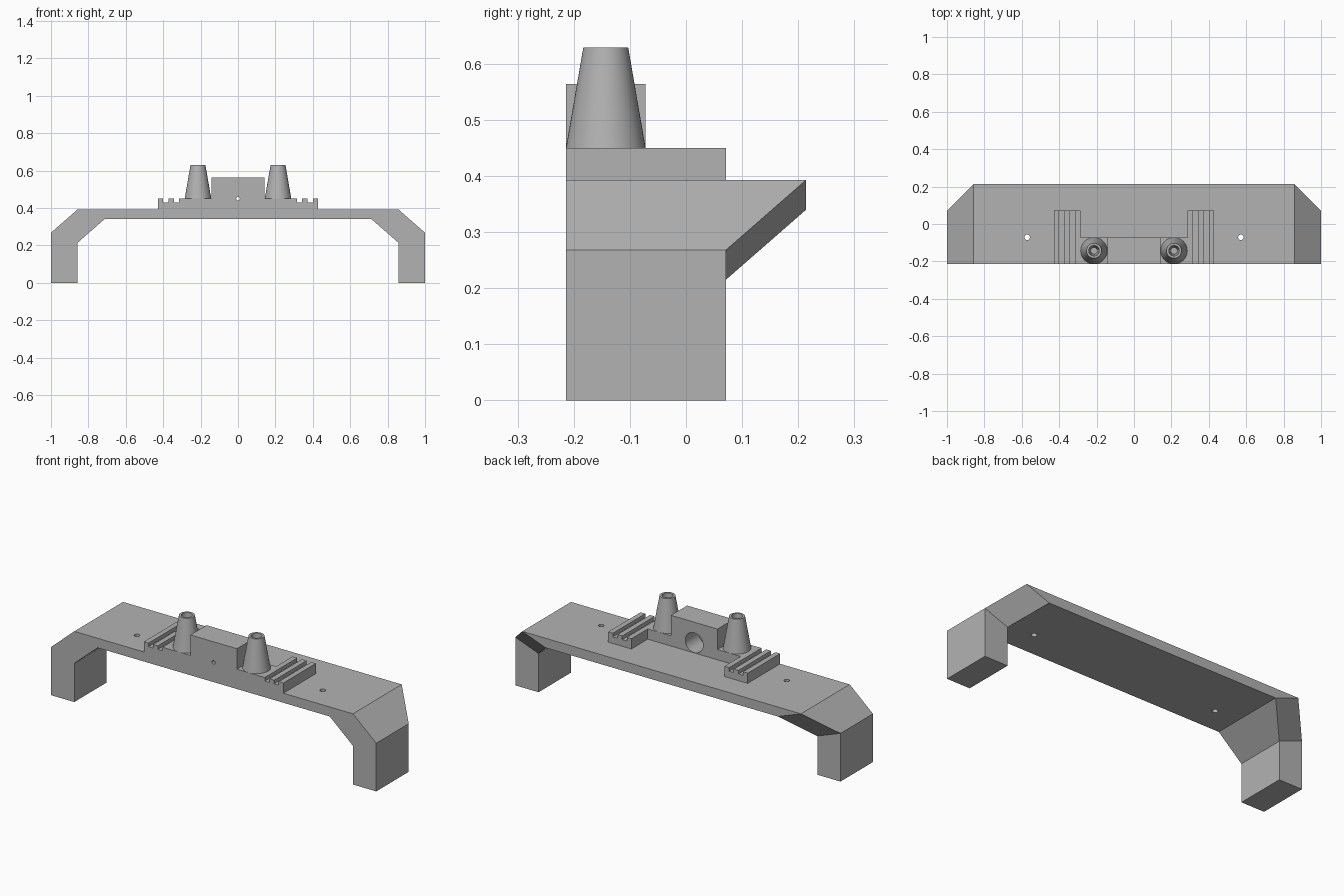
import bpy, bmesh, math
from mathutils import Matrix, Vector

cube = bpy.data.objects.get("Cube")
if cube:
    bpy.data.objects.remove(cube, do_unlink=True)

grey = bpy.data.materials.new("plain grey")
grey.use_nodes = True
COLOR = (0.45, 0.45, 0.45, 1)
grey.diffuse_color = COLOR
grey.node_tree.nodes["Principled BSDF"].inputs["Base Color"].default_value = COLOR

FRONT, BACK = -0.214, 0.214
LEG_BACK, RAIL_BACK = 0.071, -0.072
DECK, SHELF = 0.393, 0.45


def finish(name, bm):
    bmesh.ops.recalc_face_normals(bm, faces=bm.faces)
    mesh = bpy.data.meshes.new(name)
    bm.to_mesh(mesh)
    bm.free()
    obj = bpy.data.objects.new(name, mesh)
    mesh.materials.append(grey)
    bpy.context.collection.objects.link(obj)
    return obj


def loft(name, sections):
    """Skin a row of matching closed sections and cap both ends."""
    bm = bmesh.new()
    rings = [[bm.verts.new(p) for p in s] for s in sections]
    n = len(rings[0])
    for a, b in zip(rings, rings[1:]):
        for i in range(n):
            j = (i + 1) % n
            bm.faces.new((a[i], a[j], b[j], b[i]))
    bm.faces.new(rings[0])
    bm.faces.new(rings[-1])
    return finish(name, bm)


def extrude_y(name, profile, y0, y1):
    return loft(name, [[(x, y, z) for x, z in profile] for y in (y0, y1)])


def drill(target, center, radius, depth, axis):
    """Cut a round hole along the given axis."""
    bm = bmesh.new()
    turn = Vector((0, 0, 1)).rotation_difference(Vector(axis)).to_matrix().to_4x4()
    bmesh.ops.create_cone(bm, cap_ends=True, segments=32, radius1=radius, radius2=radius,
                          depth=depth, matrix=Matrix.Translation(center) @ turn)
    cutter = finish("hole_cutter", bm)
    cutter.hide_render = True
    mod = target.modifiers.new("hole", 'BOOLEAN')
    mod.operation, mod.solver, mod.object = 'DIFFERENCE', 'EXACT', cutter
    bpy.context.view_layer.objects.active = target
    bpy.ops.object.modifier_apply(modifier=mod.name)
    bpy.data.objects.remove(cutter, do_unlink=True)


def smooth(obj):
    bpy.ops.object.select_all(action='DESELECT')
    obj.select_set(True)
    bpy.context.view_layer.objects.active = obj
    bpy.ops.object.shade_smooth_by_angle(angle=math.radians(30))


# Bridge: legs, slanted knees and deck as one swept section
def section(side, inner, outer, back):
    (xi, zi), (xo, zo) = inner, outer
    return [(side * xi, FRONT, zi), (side * xo, FRONT, zo),
            (side * xo, back, zo), (side * xi, back, zi)]


half = [((0.857, 0), (1, 0), LEG_BACK),
        ((0.857, 0.215), (1, 0.268), LEG_BACK),
        ((0.714, 0.34), (0.857, DECK), BACK)]
bridge = loft("bridge", [section(-1, *s) for s in half]
              + [section(1, *s) for s in reversed(half)])
for side in (-1, 1):
    drill(bridge, (side * 0.571, -0.071, 0.37), 0.0145, 0.2, (0, 0, 1))
smooth(bridge)

# Front rail with the central block
rail_half = [(0.286, DECK), (0.286, SHELF), (0.143, SHELF), (0.143, 0.564)]
rail = extrude_y("rail_and_block",
                 rail_half + [(-x, z) for x, z in reversed(rail_half)], FRONT, RAIL_BACK)
drill(rail, (0, -0.122, SHELF), 0.055, 0.13, (0, 1, 0))
drill(rail, (0, -0.2, SHELF), 0.0095, 0.1, (0, 1, 0))
smooth(rail)

# Grooved pads and hollow tapered posts on both sides
STRIP, GROOVE = 0.0286, 0.43
for side, label in ((1, "left"), (-1, "right")):
    profile = [(0.286, DECK)]
    for i in range(5):
        z = GROOVE if i % 2 else SHELF
        profile += [(0.286 + i * STRIP, z), (0.286 + (i + 1) * STRIP, z)]
    profile.append((0.286 + 5 * STRIP, DECK))
    extrude_y(label + "_grooved_pad", [(side * x, z) for x, z in profile], FRONT, LEG_BACK)

    rings = [(0.071, SHELF), (0.04, 0.629), (0.028, 0.629), (0.018, 0.47)]
    angles = [math.tau * i / 48 for i in range(48)]
    post = loft(label + "_post", [[(side * 0.214 + r * math.cos(a), -0.143 + r * math.sin(a), z)
                                   for a in angles] for r, z in rings])
    smooth(post)
